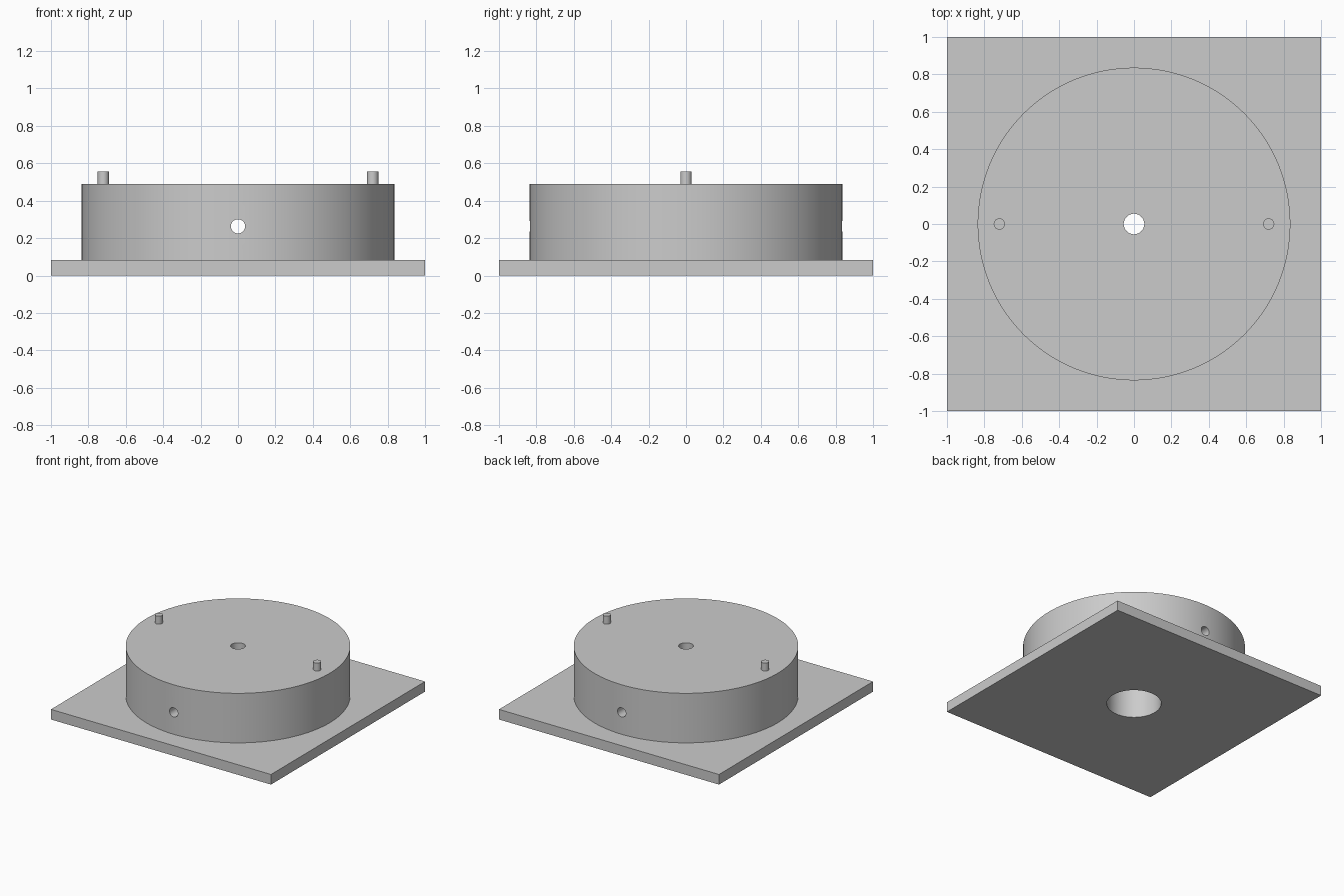
import bpy
from math import pi, radians

cube = bpy.data.objects.get("Cube")
if cube:
    bpy.data.objects.remove(cube, do_unlink=True)

GREY = (0.6, 0.6, 0.6, 1.0)
metal = bpy.data.materials.new("plain grey metal")
metal.use_nodes = True
metal.diffuse_color = GREY
metal.node_tree.nodes["Principled BSDF"].inputs["Base Color"].default_value = GREY

PLATE_TOP, DRUM_TOP, PIN_TOP = 0.083, 0.49, 0.555
BORE_TOP = 0.41


def cylinder(name, radius, low, high, x=0, sides=64):
    """Upright cylinder between two heights."""
    bpy.ops.mesh.primitive_cylinder_add(
        vertices=sides, radius=radius, depth=high - low,
        location=(x, 0, (low + high) / 2))
    obj = bpy.context.object
    obj.name = name
    obj.data.materials.append(metal)
    return obj


def combine(target, tool, operation):
    """Apply a boolean and discard the helper."""
    tool.hide_render = True
    mod = target.modifiers.new(tool.name, "BOOLEAN")
    mod.operation = operation
    mod.solver = "EXACT"
    mod.object = tool
    bpy.context.view_layer.objects.active = target
    bpy.ops.object.modifier_apply(modifier=mod.name)
    bpy.data.objects.remove(tool, do_unlink=True)


def smooth(obj):
    bpy.ops.object.select_all(action="DESELECT")
    obj.select_set(True)
    bpy.context.view_layer.objects.active = obj
    bpy.ops.object.shade_smooth_by_angle(angle=radians(30))


# Square plate
bpy.ops.mesh.primitive_cube_add(size=2, location=(0, 0, PLATE_TOP / 2))
base = bpy.context.object
base.name = "plate_and_drum"
base.scale.z = PLATE_TOP / 2
bpy.ops.object.transform_apply(location=False, rotation=False, scale=True)
base.data.materials.append(metal)

# Round drum, joined to the plate
drum = cylinder("drum", 0.836, PLATE_TOP / 2, DRUM_TOP, sides=128)
combine(base, drum, "UNION")

# Wide bore from below, narrow shaft hole through the top
combine(base, cylinder("bore", 0.205, -0.1, BORE_TOP), "DIFFERENCE")
combine(base, cylinder("shaft_hole", 0.055, 0.2, 0.6), "DIFFERENCE")

# Cross hole from front to back
cross = cylinder("cross_hole", 0.038, -1, 1, sides=32)
cross.rotation_euler.x = pi / 2
cross.location.z = 0.263
combine(base, cross, "DIFFERENCE")
smooth(base)

# Drive pins
for side, x in (("left", 0.72), ("right", -0.72)):
    smooth(cylinder(side + "_pin", 0.03, DRUM_TOP, PIN_TOP, x, sides=32))
